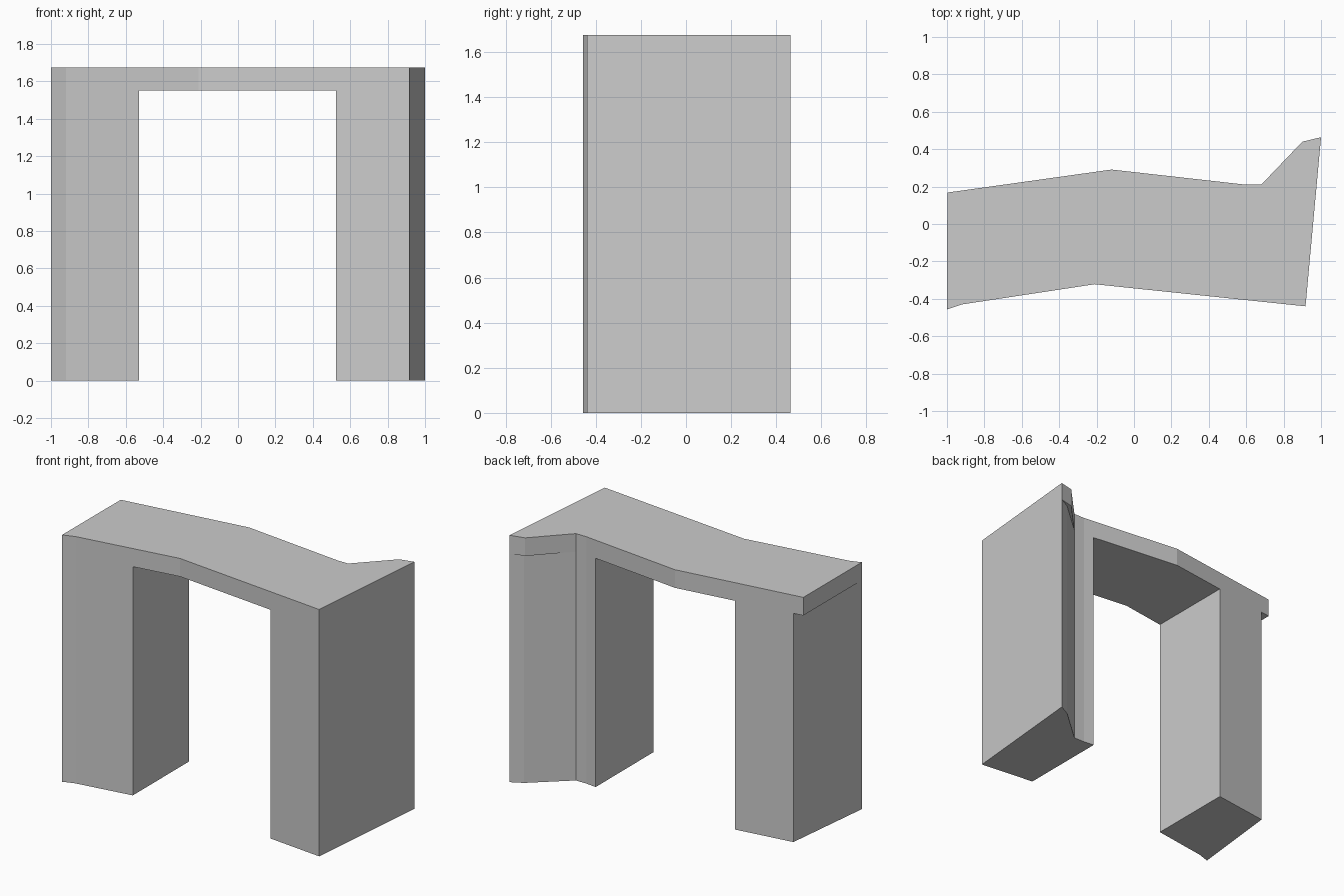
import bpy, bmesh

if "Cube" in bpy.data.objects:
    bpy.data.objects.remove(bpy.data.objects["Cube"])

TOP, SPRING = 1.675, 1.552        # lintel top and doorway soffit heights
DOOR_L, DOOR_R = -0.53, 0.525     # inner faces of the legs


def on_line(a, b, x):
    """Plan point at x on the line a-b, keeping leg and lintel faces flush."""
    t = (x - a[0]) / (b[0] - a[0])
    return (x, a[1] + t * (b[1] - a[1]))


def wall_part(name, plan, z0, z1, cap_top=False, cap_bottom=False, undersides=()):
    """Extrude a counter-clockwise plan outline; extra outlines become downward faces at z0."""
    bm = bmesh.new()

    def ring(pts, z):
        return [bm.verts.new((x, y, z)) for x, y in pts]

    lo, hi = ring(plan, z0), ring(plan, z1)
    n = len(plan)
    for i in range(n):
        j = (i + 1) % n
        bm.faces.new((lo[i], lo[j], hi[j], hi[i]))
    if cap_top:
        bm.faces.new(hi)
    if cap_bottom:
        bm.faces.new(lo[::-1])
    for pts in undersides:
        bm.faces.new(ring(pts, z0)[::-1])
    bmesh.ops.remove_doubles(bm, verts=bm.verts, dist=1e-5)
    mesh = bpy.data.meshes.new(name)
    bm.to_mesh(mesh)
    bm.free()
    obj = bpy.data.objects.new(name, mesh)
    bpy.context.collection.objects.link(obj)
    return obj


# Key plan points, front then back
front_l, front_bend, front_mid, front_r = (-1, -0.457), (-0.92, -0.43), (-0.21, -0.322), (0.917, -0.44)
back_l, back_mid = (-0.998, 0.168), (-0.12, 0.291)
back_a, back_b = (0.60, 0.21), (0.68, 0.21)
horn, tip = (0.90, 0.44), (1, 0.464)

# Where the door jambs meet the front and back faces
jamb_fl = on_line(front_bend, front_mid, DOOR_L)
jamb_fr = on_line(front_mid, front_r, DOOR_R)
jamb_bl = on_line(back_l, back_mid, DOOR_L)
jamb_br = on_line(back_mid, back_a, DOOR_R)

# The legs are pulled in slightly at the left end and under the horn
leg_corner = on_line(back_l, back_mid, -0.93)
horn_in, horn_out = (0.85, 0.36), (0.92, 0.422)

# Lintel with its soffit and small overhangs
wall_part("lintel",
          [front_l, front_bend, front_mid, front_r, tip, horn, back_b, back_a, back_mid, back_l],
          SPRING, TOP, cap_top=True,
          undersides=[
              [jamb_fl, front_mid, jamb_fr, jamb_br, back_mid, jamb_bl],
              [front_l, leg_corner, back_l],
              [tip, horn, back_b, horn_in, horn_out],
          ])

# Legs run up into the lintel
wall_part("left_leg", [front_l, front_bend, jamb_fl, jamb_bl, leg_corner],
          0, SPRING, cap_bottom=True)
wall_part("right_leg",
          [jamb_fr, front_r, tip, horn_out, horn_in, back_b, back_a, jamb_br],
          0, SPRING, cap_bottom=True)
